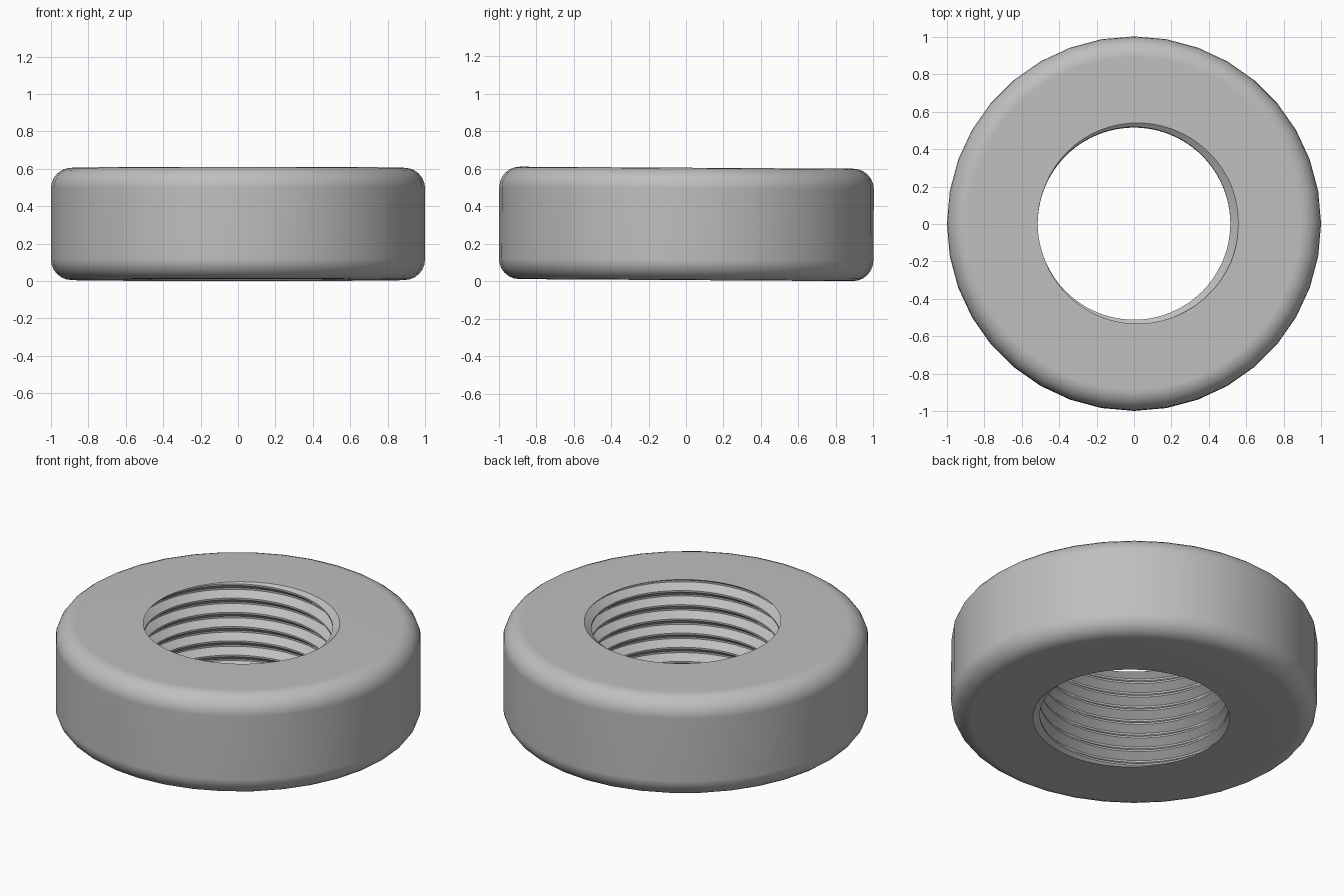
import bpy, bmesh
from math import sin, cos, pi, radians

cube = bpy.data.objects.get("Cube")
if cube:
    bpy.data.objects.remove(cube)

HEIGHT, OUTER, FILLET = 0.6, 1.0, 0.11
CREST, ROOT = 0.515, 0.558
TURNS = 7
PITCH = HEIGHT / TURNS
OUTER_SIDES, BORE_SIDES = 36, 96
# Thread groove breakpoints as (fraction of pitch, radius)
GROOVE = [(-0.44, CREST), (-0.06, ROOT), (0.06, ROOT), (0.44, CREST)]


def bore_radius(z, phase):
    """Radius of the threaded wall at height z."""
    d = abs((z / PITCH - phase + 0.5) % 1 - 0.5)
    t = min(max((d - 0.06) / 0.38, 0), 1)
    return ROOT + (CREST - ROOT) * t


def bore_column(a):
    phase = a / (2 * pi)
    column = []
    for turn in range(-2, TURNS + 2):
        for frac, _ in GROOVE:
            z = min(max((turn + frac + phase) * PITCH, 0), HEIGHT)
            r = bore_radius(z, phase)
            column.append((r * cos(a), r * sin(a), z))
    return column


def outer_column(a):
    # Side wall with a quarter-round fillet at each end
    arc = [i * pi / 12 for i in range(7)]
    edge = OUTER - FILLET
    low = [(edge + FILLET * sin(t), FILLET - FILLET * cos(t)) for t in arc]
    high = [(r, HEIGHT - z) for r, z in reversed(low)]
    return [(r * cos(a), r * sin(a), z) for r, z in low + high]


def skin(bm, column, sides):
    """Sweep a column of points round the axis."""
    rows = [[bm.verts.new(p) for p in column(2 * pi * i / sides)] for i in range(sides + 1)]
    for a, b in zip(rows, rows[1:]):
        for k in range(len(a) - 1):
            bm.faces.new((a[k], b[k], b[k + 1], a[k + 1]))


bm = bmesh.new()
skin(bm, outer_column, OUTER_SIDES)
skin(bm, bore_column, BORE_SIDES)
bmesh.ops.remove_doubles(bm, verts=bm.verts, dist=0.0002)

# Flat end faces between the bore and the rim
for level, direction in ((0, -1), (HEIGHT, 1)):
    rim = [e for e in bm.edges if e.is_boundary
           and all(abs(v.co.z - level) < 0.001 for v in e.verts)]
    bmesh.ops.triangle_fill(bm, edges=rim, use_beauty=True, normal=(0, 0, direction))
bmesh.ops.recalc_face_normals(bm, faces=bm.faces)

mesh = bpy.data.meshes.new("threaded_ring")
bm.to_mesh(mesh)
bm.free()
ring = bpy.data.objects.new("threaded_ring", mesh)
bpy.context.collection.objects.link(ring)

# Slight lean towards the back
ring.rotation_euler.x = -radians(0.35)
ring.location.z = 0.0055

grey = bpy.data.materials.new("light grey metal")
grey.use_nodes = True
colour = (0.52, 0.52, 0.52, 1)
grey.diffuse_color = colour
grey.node_tree.nodes["Principled BSDF"].inputs["Base Color"].default_value = colour
mesh.materials.append(grey)

bpy.context.view_layer.objects.active = ring
ring.select_set(True)
bpy.ops.object.shade_smooth_by_angle(angle=radians(25))
shading = ring.modifiers.new("even_shading", 'WEIGHTED_NORMAL')
shading.keep_sharp = True
